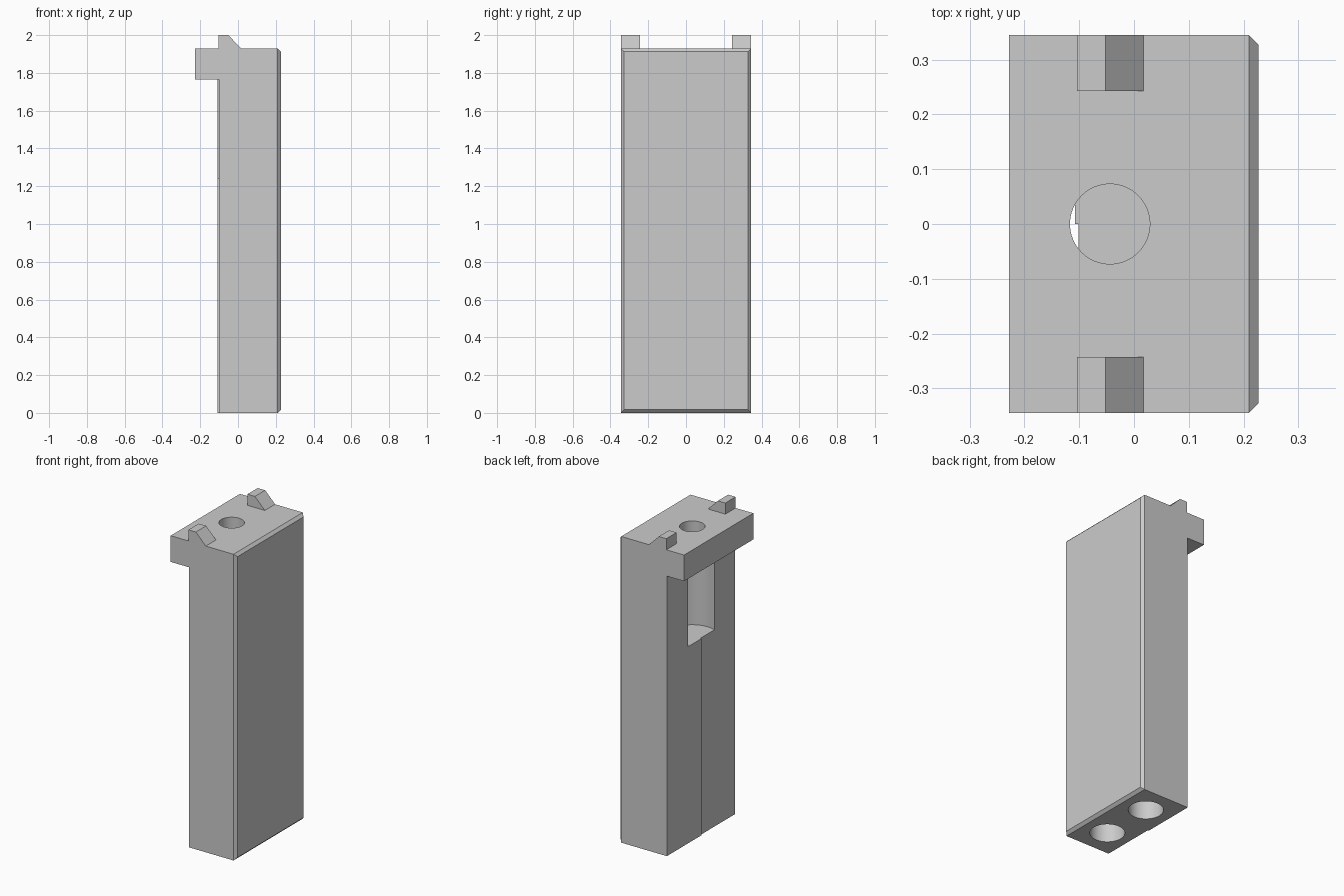
import bpy, bmesh
from mathutils import Matrix

cube = bpy.data.objects.get("Cube")
if cube:
    bpy.data.objects.remove(cube, do_unlink=True)

HALF_Y = 0.345
BACK, STEP_BACK, FRONT = -0.108, -0.101, 0.227
TOP, LEDGE_Z, TAB_Y = 1.93, 1.765, 0.243

grey = bpy.data.materials.new("plain grey")
grey.use_nodes = True
colour = (0.6, 0.6, 0.6, 1)
grey.diffuse_color = colour
grey.node_tree.nodes["Principled BSDF"].inputs["Base Color"].default_value = colour


def make_object(name, bm):
    bmesh.ops.recalc_face_normals(bm, faces=bm.faces)
    mesh = bpy.data.meshes.new(name)
    bm.to_mesh(mesh)
    bm.free()
    obj = bpy.data.objects.new(name, mesh)
    mesh.materials.append(grey)
    bpy.context.collection.objects.link(obj)
    return obj


def box(name, low, high):
    bm = bmesh.new()
    bmesh.ops.create_cube(bm, size=1)
    for v in bm.verts:
        v.co = [a + (b - a) * (c + 0.5) for a, b, c in zip(low, high, v.co)]
    return make_object(name, bm)


def cylinder(name, x, y, radius, z0, z1):
    bm = bmesh.new()
    bmesh.ops.create_cone(bm, cap_ends=True, segments=64, radius1=radius, radius2=radius,
                          depth=z1 - z0, matrix=Matrix.Translation((x, y, (z0 + z1) / 2)))
    return make_object(name, bm)


# Side profile with overhanging ledge and hooked tab, extruded across the width
profile = [(BACK, 0), (FRONT, 0), (FRONT, TOP), (0.017, TOP), (-0.052, 2.0),
           (-0.104, 2.0), (-0.104, TOP), (-0.228, TOP), (-0.228, LEDGE_Z), (BACK, LEDGE_Z)]
bm = bmesh.new()
face = bm.faces.new([bm.verts.new((x, -HALF_Y, z)) for x, z in profile])
extruded = bmesh.ops.extrude_face_region(bm, geom=[face])
bmesh.ops.translate(bm, vec=(0, 2 * HALF_Y, 0),
                    verts=[g for g in extruded["geom"] if isinstance(g, bmesh.types.BMVert)])

# Chamfer around the broad face
rim = [e for e in bm.edges if all(v.co.x > FRONT - 0.001 for v in e.verts)]
bmesh.ops.bevel(bm, geom=rim, offset=0.017, segments=1, affect='EDGES')
body = make_object("holder_body", bm)

# Cutters: gap between tabs, stepped half of the back, bolt bore, pocket, bottom sockets
cutters = [
    box("tab_gap", (-0.4, -TAB_Y, TOP), (0.4, TAB_Y, 2.2)),
    box("back_step", (-0.3, -0.5, -0.1), (STEP_BACK, 0, LEDGE_Z)),
    cylinder("bolt_pocket", -0.044, 0, 0.15, 1.24, LEDGE_Z),
    cylinder("bolt_bore", -0.044, 0, 0.073, 1.6, 2.2),
]
cutters += [cylinder("bottom_socket", 0.055, side * 0.17, 0.1, -0.1, 1.0) for side in (-1, 1)]

bpy.ops.object.select_all(action='DESELECT')
bpy.context.view_layer.objects.active = body
body.select_set(True)
for cutter in cutters:
    cutter.hide_render = True
    mod = body.modifiers.new(cutter.name, 'BOOLEAN')
    mod.operation = 'DIFFERENCE'
    mod.solver = 'EXACT'
    mod.object = cutter
    bpy.ops.object.modifier_apply(modifier=mod.name)
    bpy.data.objects.remove(cutter, do_unlink=True)

# Smooth bores, crisp edges
bpy.ops.object.shade_smooth_by_angle(angle=0.5)
